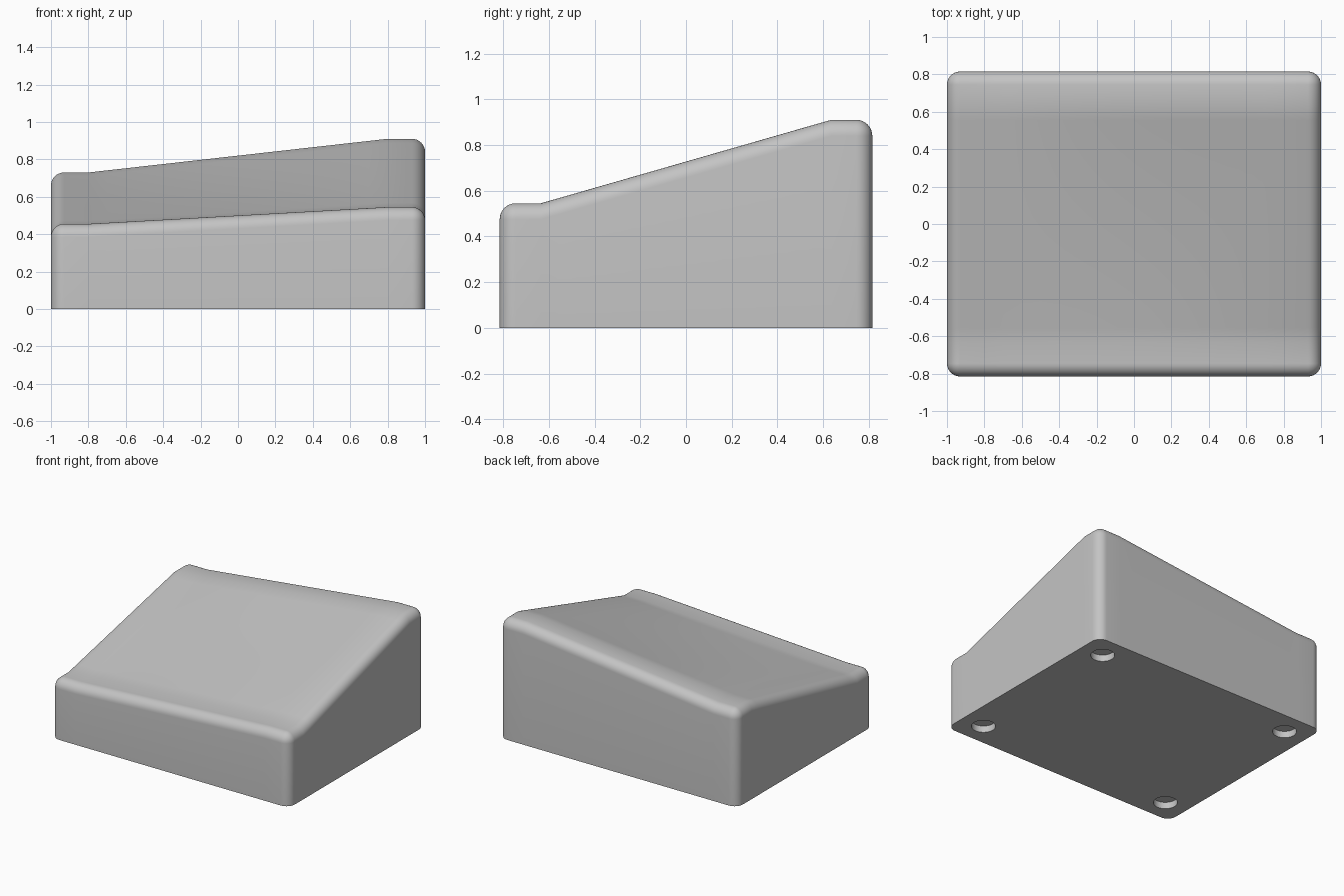
import bpy, bmesh
from math import sin, cos, pi

cube = bpy.data.objects.get("Cube")
if cube:
    bpy.data.objects.remove(cube)

HX, HY, R = 1.0, 0.815, 0.07      # half width, half depth, edge radius
FX, FY = 0.8, 0.635               # where the corner flats begin
DISH = 0.012                      # shallow hollow of the top
STEPS = 8

plastic = bpy.data.materials.new("light grey plastic")
plastic.use_nodes = True
grey = (0.55, 0.55, 0.55, 1)
plastic.diffuse_color = grey
plastic.node_tree.nodes["Principled BSDF"].inputs["Base Color"].default_value = grey


def height(x, y):
    """Top surface: blend of four corner heights, level near the corners."""
    u = max(-1, min(1, x / FX))
    v = max(-1, min(1, y / FY))
    s, t = (u + 1) / 2, (v + 1) / 2
    front = 0.455 + s * 0.09
    back = 0.73 + s * 0.18
    return front + (back - front) * t - DISH * (1 - u * u) * (1 - v * v)


def spread(flat, core, n=16):
    """Grid positions with lines exactly on the flat borders."""
    return [-core] + [-flat + 2 * flat * i / n for i in range(n + 1)] + [core]


cx, cy = HX - R, HY - R
xs, ys = spread(FX, cx), spread(FY, cy)
bm = bmesh.new()

# Sloping top panel
grid = [[bm.verts.new((x, y, height(x, y))) for x in xs] for y in ys]
for low, high in zip(grid, grid[1:]):
    for i in range(len(xs) - 1):
        bm.faces.new((low[i], low[i + 1], high[i + 1], high[i]))

# Outline: core points and outward directions, counter-clockwise
outline = []
sides = [[(cx, y) for y in ys], [(x, cy) for x in reversed(xs)],
         [(-cx, y) for y in reversed(ys)], [(x, -cy) for x in xs]]
for k, side in enumerate(sides):
    a = k * pi / 2
    outline += [(p, (cos(a), sin(a))) for p in side]
    for j in range(1, STEPS):
        b = a + j / STEPS * pi / 2
        outline.append((side[-1], (cos(b), sin(b))))


def ring(angle, floor=False):
    verts = []
    for (px, py), (dx, dy) in outline:
        x, y = px + dx * R * sin(angle), py + dy * R * sin(angle)
        z = 0 if floor else height(x, y) - R * (1 - cos(angle))
        verts.append(bm.verts.new((x, y, z)))
    return verts


# Rounded rim, walls and underside
rings = [ring(k / STEPS * pi / 2) for k in range(STEPS + 1)]
rings.append(ring(pi / 2, floor=True))
for upper, lower in zip(rings, rings[1:]):
    for i in range(len(outline)):
        j = (i + 1) % len(outline)
        bm.faces.new((upper[i], lower[i], lower[j], upper[j]))
bm.faces.new(list(reversed(rings[-1])))
bmesh.ops.remove_doubles(bm, verts=bm.verts, dist=0.0005)
bmesh.ops.recalc_face_normals(bm, faces=bm.faces)

mesh = bpy.data.meshes.new("wedge_body")
bm.to_mesh(mesh)
bm.free()
body = bpy.data.objects.new("wedge_body", mesh)
bpy.context.collection.objects.link(body)
mesh.materials.append(plastic)

# Round foot recesses in the underside
for sx in (-1, 1):
    for sy in (-1, 1):
        bpy.ops.mesh.primitive_cylinder_add(vertices=40, radius=0.083, depth=0.1,
                                            location=(sx * 0.82, sy * 0.64, 0))
        cutter = bpy.context.object
        cutter.name = "foot_recess_cutter"
        cutter.hide_render = True
        cutter.data.materials.append(plastic)
        bpy.context.view_layer.objects.active = body
        cut = body.modifiers.new("foot_recess", 'BOOLEAN')
        cut.operation, cut.solver, cut.object = 'DIFFERENCE', 'EXACT', cutter
        bpy.ops.object.modifier_apply(modifier=cut.name)
        bpy.data.objects.remove(cutter)

bpy.ops.object.select_all(action='DESELECT')
body.select_set(True)
bpy.context.view_layer.objects.active = body
bpy.ops.object.shade_smooth_by_angle(angle=0.6)
